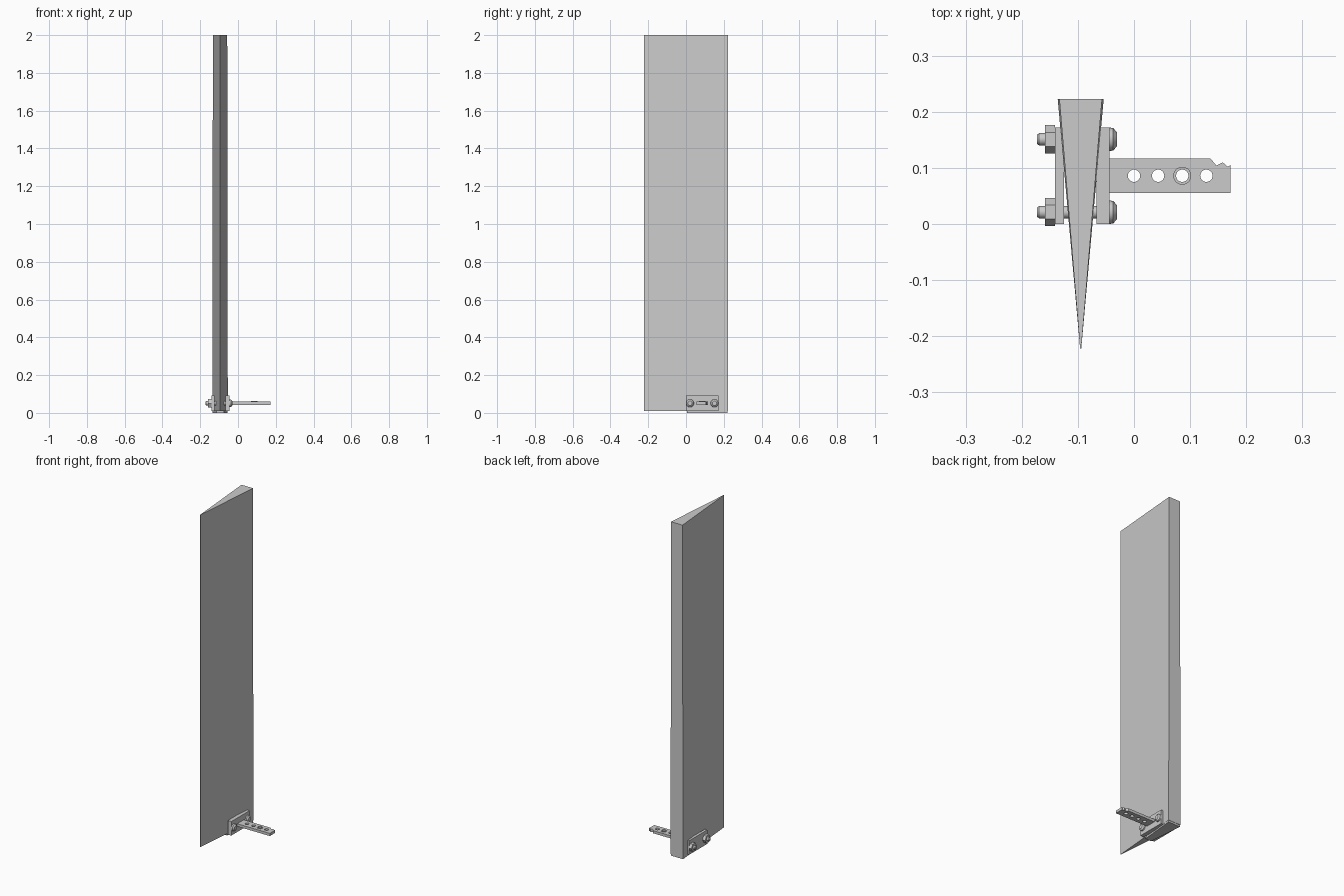
import bpy, bmesh, math
from mathutils import Matrix, Vector

cube = bpy.data.objects.get("Cube")
if cube:
    bpy.data.objects.remove(cube, do_unlink=True)

grey = bpy.data.materials.new("grey")
grey.use_nodes = True
GREY = (0.6, 0.6, 0.6, 1)
grey.diffuse_color = GREY
grey.node_tree.nodes["Principled BSDF"].inputs["Base Color"].default_value = GREY

CX = -0.095   # centre plane of the blade
BOLT_Z = 0.051


def finish(name, bm, smooth=False):
    bmesh.ops.recalc_face_normals(bm, faces=bm.faces)
    mesh = bpy.data.meshes.new(name)
    bm.to_mesh(mesh)
    bm.free()
    ob = bpy.data.objects.new(name, mesh)
    bpy.context.collection.objects.link(ob)
    mesh.materials.append(grey)
    if smooth:
        bpy.ops.object.select_all(action='DESELECT')
        ob.select_set(True)
        bpy.context.view_layer.objects.active = ob
        bpy.ops.object.shade_smooth_by_angle(angle=math.radians(30))
    return ob


def loft(name, bottom, top, z0, z1):
    """Prism between two matching outlines."""
    bm = bmesh.new()
    lo = [bm.verts.new((x, y, z0)) for x, y in bottom]
    hi = [bm.verts.new((x, y, z1)) for x, y in top]
    bm.faces.new(lo)
    bm.faces.new(hi)
    n = len(lo)
    for i in range(n):
        bm.faces.new((lo[i], lo[(i + 1) % n], hi[(i + 1) % n], hi[i]))
    return finish(name, bm)


def box(name, x0, x1, y0, y1, z0, z1):
    outline = [(x0, y0), (x1, y0), (x1, y1), (x0, y1)]
    return loft(name, outline, outline, z0, z1)


def lathe_x(name, profile, y, z, sides=24, smooth=True):
    """Closed solid turned about an x-parallel axis; profile is (x, radius)."""
    bm = bmesh.new()
    rings = []
    for x, r in profile:
        rings.append([bm.verts.new((x, y + r * math.cos(math.tau * i / sides),
                                    z + r * math.sin(math.tau * i / sides)))
                      for i in range(sides)])
    for a, b in zip(rings, rings[1:]):
        for i in range(sides):
            j = (i + 1) % sides
            bm.faces.new((a[i], a[j], b[j], b[i]))
    bm.faces.new(rings[0])
    bm.faces.new(rings[-1])
    return finish(name, bm, smooth)


def wedge(half, y_back, y_front, tip):
    return [(CX - half, y_back), (CX - tip, y_front),
            (CX + tip, y_front), (CX + half, y_back)]


# Tall wedge blade, very slightly wider at the foot
loft("blade", wedge(0.041, 0.223, -0.222, 0.001),
     wedge(0.038, 0.223, -0.222, 0.001), 0.011, 2.0)

# Shallow foot under the thick part of the blade
foot = wedge(0.040, 0.221, 0.004, 0.020)
loft("blade_foot", foot, foot, 0, 0.012)

# Clamp plates on both sides
box("left_plate", -0.067, -0.044, 0, 0.172, 0.009, 0.093)
box("right_plate", -0.141, -0.125, 0, 0.172, 0.009, 0.093)

# Two through bolts with domed heads and hex nuts
for name, y in (("front", 0.021), ("back", 0.151)):
    lathe_x(name + "_bolt_shank", [(-0.173, 0.008), (-0.169, 0.011), (-0.04, 0.011)], y, BOLT_Z)
    lathe_x(name + "_bolt_head", [(-0.044, 0.021), (-0.037, 0.020), (-0.030, 0.012)], y, BOLT_Z)
    lathe_x(name + "_nut", [(-0.159, 0.025), (-0.141, 0.025)], y, BOLT_Z, 6, False)


def plate_with_holes(name, loops, z, half):
    """Flat sheet from closed outlines, the later ones cutting holes."""
    curve = bpy.data.curves.new(name, 'CURVE')
    curve.dimensions = '2D'
    curve.fill_mode = 'BOTH'
    curve.extrude = half
    for pts in loops:
        sp = curve.splines.new('POLY')
        sp.points.add(len(pts) - 1)
        for p, (x, y) in zip(sp.points, pts):
            p.co = (x, y, 0, 1)
        sp.use_cyclic_u = True
    temp = bpy.data.objects.new(name, curve)
    bpy.context.collection.objects.link(temp)
    bpy.context.view_layer.update()
    mesh = bpy.data.meshes.new_from_object(temp.evaluated_get(
        bpy.context.evaluated_depsgraph_get()))
    bm = bmesh.new()
    bm.from_mesh(mesh)
    bmesh.ops.remove_doubles(bm, verts=bm.verts, dist=0.00001)
    bmesh.ops.dissolve_limit(bm, angle_limit=0.01, verts=bm.verts, edges=bm.edges)
    bmesh.ops.translate(bm, verts=bm.verts, vec=(0, 0, z))
    bpy.data.objects.remove(temp, do_unlink=True)
    bpy.data.curves.remove(curve)
    bpy.data.meshes.remove(mesh)
    return finish(name, bm, True)


def circle(x, y, r, n=24):
    return [(x + r * math.cos(math.tau * i / n), y + r * math.sin(math.tau * i / n))
            for i in range(n)]


# Perforated arm with a broken corner
HOLE_Y = 0.086
outline = [(-0.05, 0.055), (0.172, 0.055), (0.172, 0.105), (0.167, 0.102),
           (0.158, 0.110), (0.147, 0.104), (0.136, 0.117), (-0.05, 0.117)]
holes = [circle(0.043 * i, HOLE_Y, 0.011) for i in range(4)]
plate_with_holes("arm", [outline] + holes, BOLT_Z, 0.008)

# Raised collar around the third hole
plate_with_holes("arm_collar", [circle(0.086, HOLE_Y, 0.016), circle(0.086, HOLE_Y, 0.011)],
                 BOLT_Z + 0.009, 0.002)
